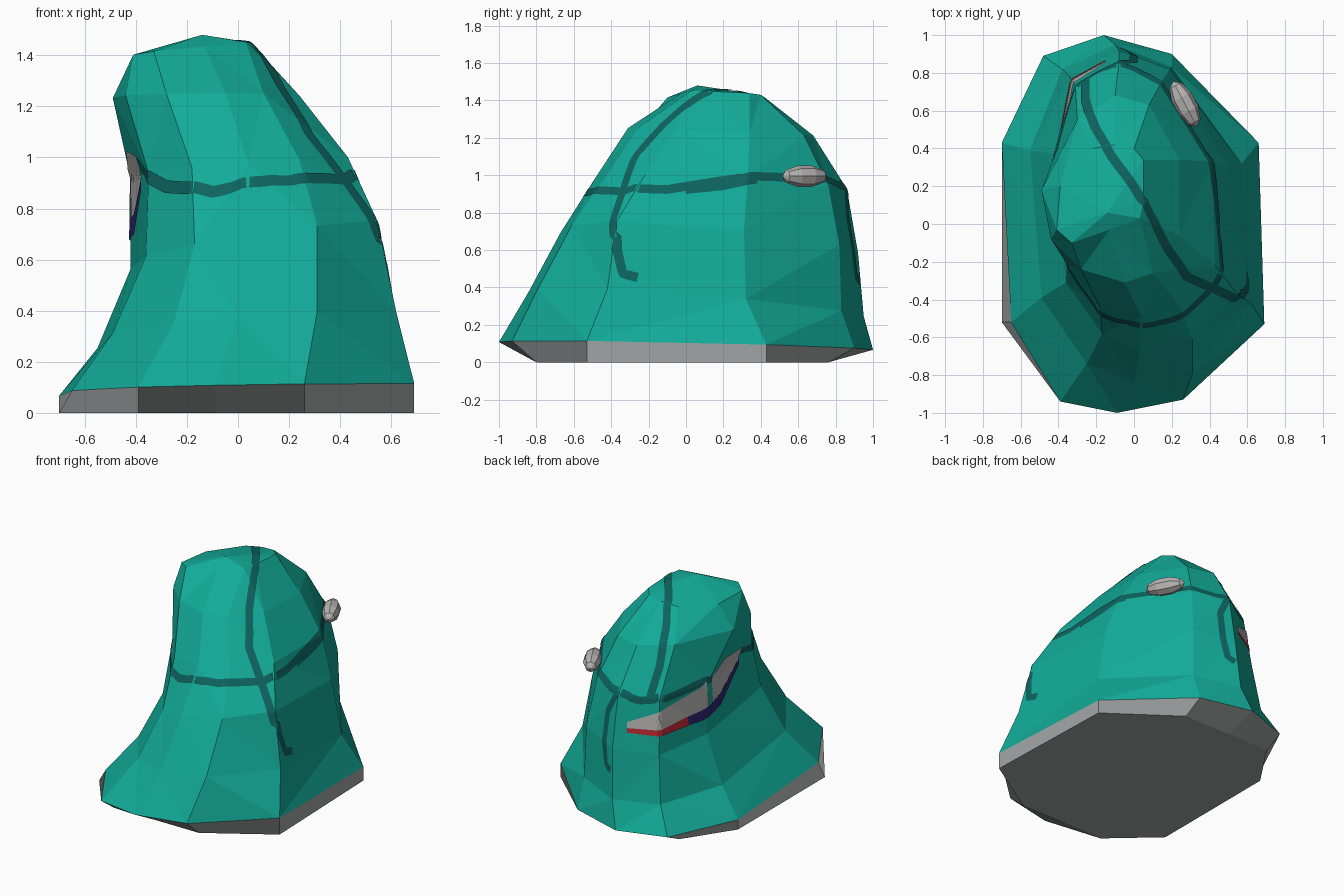
import bpy, bmesh, math
from mathutils import Vector, Matrix
from mathutils.bvhtree import BVHTree

if "Cube" in bpy.data.objects:
    bpy.data.objects.remove(bpy.data.objects["Cube"])


def material(name, color):
    m = bpy.data.materials.new(name)
    m.diffuse_color = (*color, 1)
    m.use_nodes = True
    m.node_tree.nodes["Principled BSDF"].inputs["Base Color"].default_value = m.diffuse_color
    return m


TEAL = material("teal", (0.006, 0.41, 0.32))
DARK = material("dark teal", (0.004, 0.125, 0.115))
STONE = material("base grey", (0.36, 0.38, 0.38))
PALE = material("pale grey", (0.47, 0.46, 0.45))
RED = material("red", (0.50, 0.02, 0.03))
BLUE = material("dark blue", (0.03, 0.02, 0.17))


def finish(bm, name, mat):
    me = bpy.data.meshes.new(name)
    bm.to_mesh(me)
    bm.free()
    me.materials.append(mat)
    ob = bpy.data.objects.new(name, me)
    bpy.context.collection.objects.link(ob)
    return ob


def loft(bm, rings):
    loops = [[bm.verts.new(p) for p in r] for r in rings]
    for a, b in zip(loops, loops[1:]):
        n = len(a)
        for i in range(n):
            j = (i + 1) % n
            bm.faces.new((a[i], a[j], b[j], b[i]))
    return loops


# Ten-sided cross-sections, anticlockwise from front centre.
# Each is: height, tilt along x, tilt along y, then the outline
sections = [
    (0.09, 0.02, -0.02, [(-.09, -1), (.26, -.93), (.69, -.53), (.66, .43), (.2, .9),
                         (-.16, 1), (-.48, .89), (-.7, .43), (-.65, -.52), (-.39, -.94)]),
    (0.32, 0.07, -0.07, [(0, -.84), (.31, -.79), (.62, -.42), (.57, .32), (.2, .83),
                         (-.1, .95), (-.38, .82), (-.55, .39), (-.49, -.39), (-.25, -.74)]),
    (0.65, 0.15, -0.06, [(.03, -.67), (.31, -.61), (.545, -.37), (.5, .31), (.19, .82),
                         (-.08, .92), (-.34, .78), (-.42, .37), (-.36, -.31), (-.17, -.58)]),
    (0.96, 0.08, -0.03, [(.04, -.49), (.24, -.43), (.43, -.22), (.41, .33), (.15, .76),
                         (-.08, .86), (-.31, .73), (-.42, .36), (-.35, -.22), (-.18, -.44)]),
    (1.24, 0.0, -0.04, [(-.05, -.31), (.1, -.26), (.24, -.06), (.24, .34), (.08, .63),
                        (-.1, .68), (-.3, .55), (-.49, .18), (-.44, -.08), (-.28, -.24)]),
    (1.45, 0.12, -0.05, [(-.13, -.03), (.03, .03), (.05, .12), (.05, .34), (0, .4),
                         (-.1, .42), (-.22, .4), (-.39, .2), (-.41, -.03), (-.33, -.1)]),
]
rings = [[Vector((x, y, z + kx * x + ky * y)) for x, y in pts]
         for z, kx, ky, pts in sections]

# Body
bm = bmesh.new()
loops = loft(bm, rings)
apex = bm.verts.new((-.14, .06, 1.48))
for i in range(10):
    bm.faces.new((loops[-1][i], loops[-1][(i + 1) % 10], apex))
bmesh.ops.triangulate(bm, faces=bm.faces[:])
bmesh.ops.recalc_face_normals(bm, faces=bm.faces[:])
if sum(f.normal.dot(f.calc_center_median() - Vector((0, 0, .7))) for f in bm.faces) < 0:
    bmesh.ops.reverse_faces(bm, faces=bm.faces[:])
surface = BVHTree.FromBMesh(bm)
finish(bm, "body", TEAL)

# Base: the rim drops to a foot that is shortened front and back
bm = bmesh.new()
foot = [Vector((-.7 if p.x < -.6 else p.x, max(-.8, min(.76, p.y)), 0)) for p in rings[0]]
loops = loft(bm, [foot, rings[0]])
bm.faces.new(loops[0][::-1])
finish(bm, "base", STONE)


def on_body(p, lift):
    co, no, _, _ = surface.find_nearest(Vector(p))
    return co + no * lift, no


def resample(pts, count):
    pts = [Vector(p) for p in pts]
    lens = [(b - a).length for a, b in zip(pts, pts[1:])]
    out = []
    for k in range(count + 1):
        d, i = sum(lens) * k / count, 0
        while i < len(lens) - 1 and d > lens[i]:
            d -= lens[i]
            i += 1
        out.append(pts[i].lerp(pts[i + 1], min(1, d / lens[i])))
    return out


def plate(name, mat, low, high, across, lift):
    """Thin painted plate between two edge curves, laid onto the body."""
    bm = bmesh.new()
    rows = [[bm.verts.new(on_body(a.lerp(b, t / across), lift)[0])
             for t in range(across + 1)] for a, b in zip(low, high)]
    for r, s in zip(rows, rows[1:]):
        for t in range(across):
            f = bm.faces.new((r[t], s[t], s[t + 1], r[t + 1]))
            f.normal_update()
            if f.normal.dot(on_body(f.calc_center_median(), 0)[1]) < 0:
                f.normal_flip()
    finish(bm, name, mat)


def strap(name, path, width):
    length = sum((Vector(b) - Vector(a)).length for a, b in zip(path, path[1:]))
    pts = [on_body(p, 0) for p in resample(path, int(length / 0.02))]
    low, high = [], []
    for i, (p, n) in enumerate(pts):
        d = pts[min(i + 1, len(pts) - 1)][0] - pts[max(i - 1, 0)][0]
        side = n.cross(d).normalized() * width / 2
        low.append(p - side)
        high.append(p + side)
    plate(name, DARK, low, high, 3, 0.004)


# Painted straps
strap("strap_around", [(-.41, -.04, .97), (-.3, -.35, .89), (-.1, -.52, .87), (.2, -.48, .89),
                       (.42, -.33, .91), (.47, -.1, .93), (.45, .2, .98), (.4, .4, 1.01),
                       (.2, .72, 1.0), (0, .83, .95), (-.2, .8, .9), (-.36, .6, .91),
                       (-.41, .3, .94), (-.41, -.04, .97)], .05)
strap("strap_branch", [(.47, 0, .92), (.45, .2, .94), (.42, .4, .98)], .03)
strap("strap_over", [(.58, -.26, .45), (.58, -.34, .47), (.56, -.37, .6), (.5, -.37, .76),
                     (.42, -.34, .9), (.27, -.27, 1.08), (.17, -.12, 1.27), (.08, .05, 1.4),
                     (0, .2, 1.47), (-.12, .36, 1.44), (-.2, .5, 1.3), (-.26, .66, 1.1),
                     (-.25, .76, .9)], .05)
strap("strap_back", [(-.08, .85, .95), (0, .87, .8), (0, .89, .6), (-.02, .92, .46),
                     (-.07, .93, .43)], .045)

# Painted patch on the left rear, with red and blue lower edges
N = 60
patch_low = [(-.15, .86, .72), (-.32, .75, .71), (-.4, .42, .74), (-.41, .2, .78), (-.4, -.04, .92)]
patch_high = [(-.15, .86, .76), (-.32, .75, .83), (-.4, .42, .9), (-.43, .2, 1.03), (-.41, -.04, 1.0)]
edge_low = [(-.15, .86, .69), (-.32, .75, .67), (-.4, .42, .67), (-.41, .2, .70), (-.4, -.04, .88)]
low, high, edge = (resample(c, N) for c in (patch_low, patch_high, edge_low))
gap = int(N * .6)
plate("patch_rear", PALE, low[:gap], high[:gap], 8, .006)
plate("patch_front", PALE, low[gap + 2:], high[gap + 2:], 8, .006)
cut = int(N * .42)
plate("patch_red_edge", RED, edge[:cut + 1], low[:cut + 1], 3, .007)
plate("patch_blue_edge", BLUE, edge[cut:], low[cut:], 3, .007)

# Knob on the right rear
bm = bmesh.new()
bmesh.ops.create_uvsphere(bm, u_segments=8, v_segments=5, radius=1)
turn = Matrix.Rotation(math.radians(28), 4, 'Z') @ Matrix.Rotation(math.radians(90), 4, 'X')
bmesh.ops.transform(bm, verts=bm.verts[:],
                    matrix=Matrix.Translation((.27, .635, .995)) @ turn
                    @ Matrix.Diagonal((.06, .06, .135, 1)))
finish(bm, "knob", PALE)
